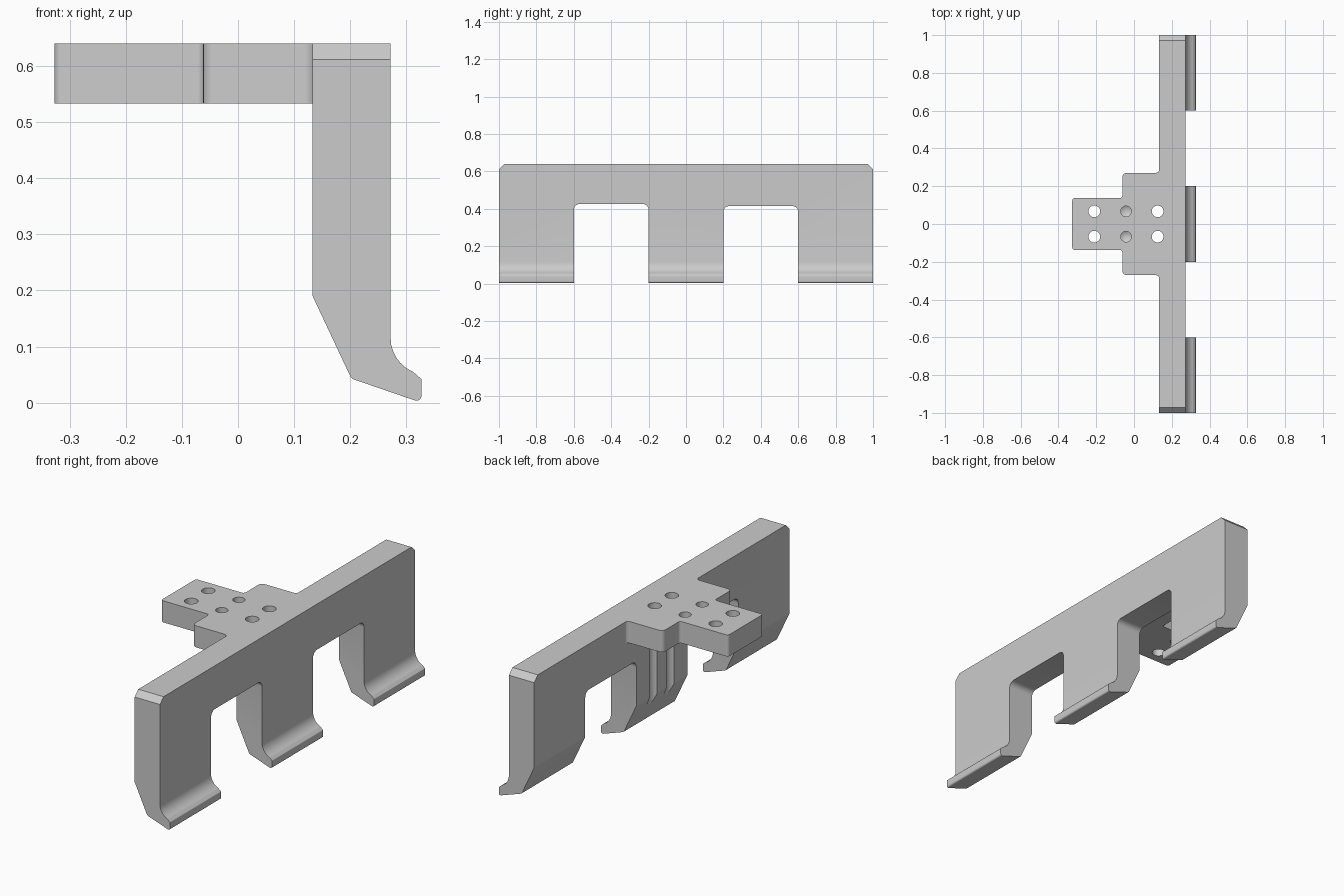
import bpy, bmesh, math
from mathutils import Vector

if "Cube" in bpy.data.objects:
    bpy.data.objects.remove(bpy.data.objects["Cube"])


def rounded(points, steps=6):
    """Turn (a, b, radius) corners into a filleted outline."""
    out = []
    for i, (a, b, r) in enumerate(points):
        p = Vector((a, b))
        if r == 0:
            out.append(p)
            continue
        u = (Vector(points[i - 1][:2]) - p).normalized()
        v = (Vector(points[(i + 1) % len(points)][:2]) - p).normalized()
        half = u.angle(v) / 2
        centre = p + (u + v).normalized() * (r / math.sin(half))
        start = p + u * (r / math.tan(half)) - centre
        end = p + v * (r / math.tan(half)) - centre
        sweep = start.angle_signed(end)
        for k in range(steps + 1):
            t = -sweep * k / steps
            c, s = math.cos(t), math.sin(t)
            out.append(centre + Vector((c * start.x - s * start.y,
                                        s * start.x + c * start.y)))
    return out


def prism(name, outline, lo, hi, place):
    """Extrude a 2D outline from lo to hi; place maps (a, b, depth) to xyz."""
    bm = bmesh.new()
    face = bm.faces.new([bm.verts.new(place(p[0], p[1], lo)) for p in outline])
    shift = Vector(place(0, 0, hi)) - Vector(place(0, 0, lo))
    new = bmesh.ops.extrude_face_region(bm, geom=[face])["geom"]
    bmesh.ops.translate(bm, vec=shift, verts=[v for v in new if isinstance(v, bmesh.types.BMVert)])
    bmesh.ops.recalc_face_normals(bm, faces=bm.faces)
    mesh = bpy.data.meshes.new(name)
    bm.to_mesh(mesh)
    bm.free()
    obj = bpy.data.objects.new(name, mesh)
    bpy.context.collection.objects.link(obj)
    return obj


def combine(target, other, operation):
    """Apply a boolean and remove the helper."""
    mod = target.modifiers.new("combine", "BOOLEAN")
    mod.operation, mod.solver, mod.object = operation, "EXACT", other
    bpy.context.view_layer.objects.active = target
    bpy.ops.object.modifier_apply(modifier=mod.name)
    bpy.data.objects.remove(other)


# Hooked side profile along the full length
profile = rounded([(.133, .64, 0), (.272, .64, 0), (.272, .075, .065), (.312, .055, .01),
                   (.327, .042, .004), (.327, 0, .009), (.202, .043, .012), (.133, .19, .006)])
bracket = prism("hook_bracket", profile, -1, 1, lambda a, b, d: (a, d, b))

# Front outline: chamfered top corners and two gaps between the three hooks
R = .03
outline = rounded([(-1, -.1, 0), (-.6, -.1, 0), (-.6, .425, R), (-.2, .425, R), (-.2, -.1, 0),
                   (.2, -.1, 0), (.2, .414, R), (.6, .414, R), (.6, -.1, 0), (1, -.1, 0),
                   (1, .612, 0), (.972, .64, 0), (-.972, .64, 0), (-1, .612, 0)])
combine(bracket, prism("outline_helper", outline, 0, .5, lambda a, b, d: (d, a, b)), "INTERSECT")

# Stepped mounting plate
side = [(.2, .33, 0), (.135, .33, 0), (.135, .27, .022), (-.062, .27, .022),
        (-.062, .137, .014), (-.327, .137, .014)]
plate = rounded(side + [(x, -y, r) for x, y, r in reversed(side)])
combine(bracket, prism("plate_helper", plate, .533, .64, lambda a, b, d: (a, b, d)), "UNION")

# Through holes, the inner pair leaving grooves down the middle leg; blind pair between
for x, r, bottom in ((-.21, .031, -.1), (-.042, .028, .58), (.125, .031, -.1)):
    for y in (-.067, .067):
        ring = [(x + r * math.cos(k * math.tau / 32), y + r * math.sin(k * math.tau / 32))
                for k in range(32)]
        drill = prism("drill_helper", ring, bottom, .7, lambda a, b, d: (a, b, d))
        if bottom > 0:
            # conical drill point
            bm = bmesh.new()
            bm.from_mesh(drill.data)
            bm.faces.ensure_lookup_table()
            base = min(bm.faces, key=lambda f: f.calc_center_median().z)
            tip = bmesh.ops.poke(bm, faces=[base])["verts"][0]
            tip.co.z -= .017
            bm.to_mesh(drill.data)
            bm.free()
        combine(bracket, drill, "DIFFERENCE")

bpy.ops.object.select_all(action="DESELECT")
bracket.select_set(True)
bpy.context.view_layer.objects.active = bracket
bpy.ops.object.shade_smooth_by_angle(angle=math.radians(25))
